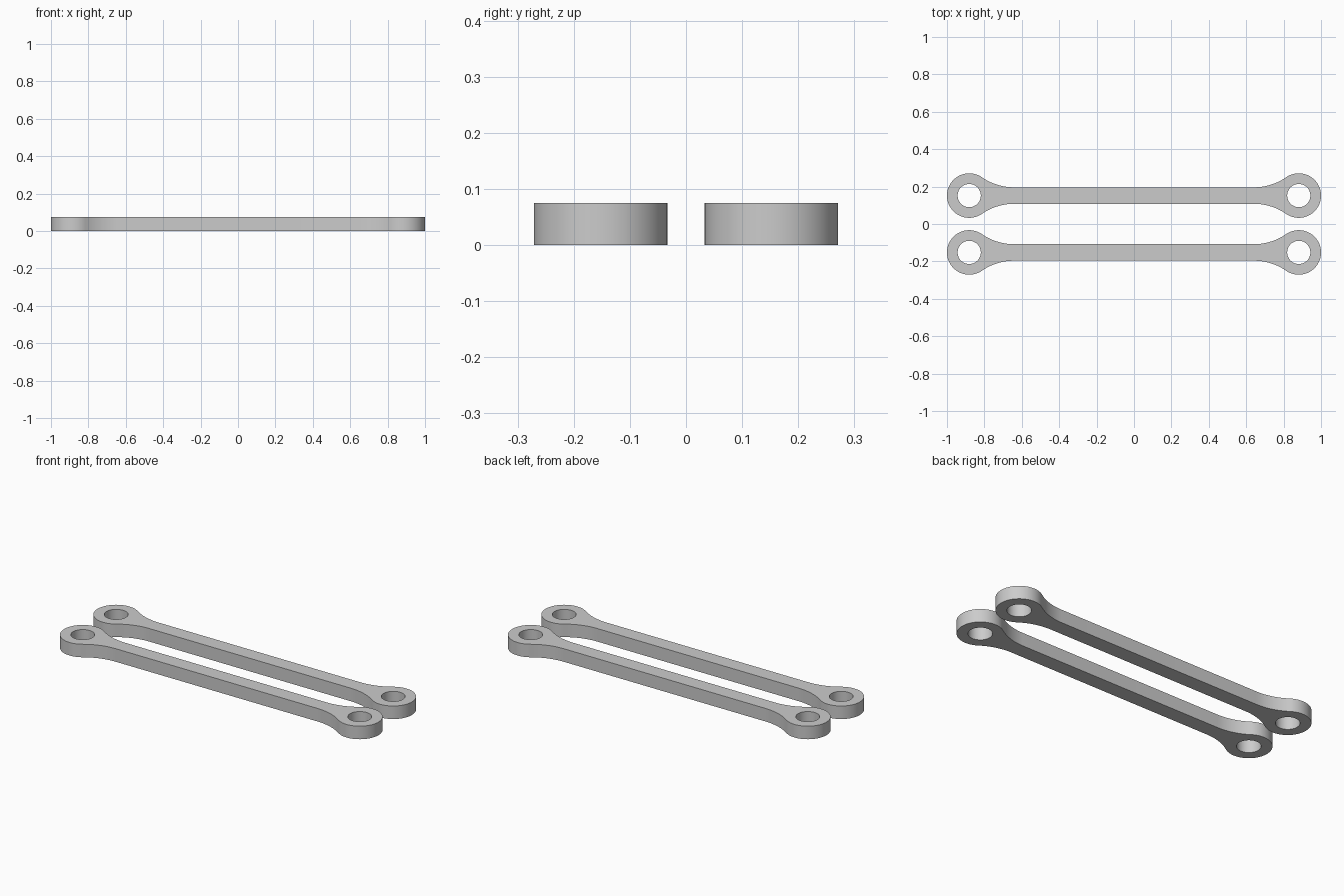
import bpy, bmesh
from math import sin, cos, pi, atan2, sqrt

cube = bpy.data.objects.get("Cube")
if cube:
    bpy.data.objects.remove(cube, do_unlink=True)

EYE_X, EYE_R, HOLE_R = 0.881, 0.119, 0.062   # ring at each end
HALF_W, HEIGHT = 0.044, 0.075                # bar between the rings
BAR_Y = 0.152                                # offset of each link
FILLET_X = 0.64                              # where the bar starts to flare

grey = bpy.data.materials.new("plain grey")
grey.use_nodes = True
colour = (0.6, 0.6, 0.6, 1)
grey.diffuse_color = colour
grey.node_tree.nodes["Principled BSDF"].inputs["Base Color"].default_value = colour


def arc(cx, cy, r, a0, a1, n):
    return [(cx + r * cos(a0 + (a1 - a0) * i / n),
             cy + r * sin(a0 + (a1 - a0) * i / n)) for i in range(n + 1)]


def link_outline():
    # Fillet radius that is tangent to both the bar edge and the ring
    dx = EYE_X - FILLET_X
    r = (dx**2 + HALF_W**2 - EYE_R**2) / (2 * (EYE_R - HALF_W))
    touch = atan2(HALF_W + r, -dx)
    quarter = arc(EYE_X, 0, EYE_R, 0, touch, 32)
    quarter += arc(FILLET_X, HALF_W + r, r, touch - pi, -pi / 2, 14)[1:]
    half = quarter + [(-x, y) for x, y in reversed(quarter)]
    return half + [(x, -y) for x, y in reversed(half[1:-1])]


def add_loop(curve, points):
    spline = curve.splines.new("POLY")
    spline.points.add(len(points) - 1)
    for p, (x, y) in zip(spline.points, points):
        p.co = (x, y, 0, 1)
    spline.use_cyclic_u = True


def make_link(name, y):
    # Filled flat profile with two holes, extruded to full thickness
    curve = bpy.data.curves.new(name, "CURVE")
    curve.dimensions = "2D"
    curve.fill_mode = "BOTH"
    curve.extrude = HEIGHT / 2
    add_loop(curve, link_outline())
    for side in (-1, 1):
        add_loop(curve, arc(side * EYE_X, 0, HOLE_R, 0, 2 * pi, 48)[:-1])
    obj = bpy.data.objects.new(name, curve)
    bpy.context.collection.objects.link(obj)
    bpy.ops.object.select_all(action="DESELECT")
    obj.select_set(True)
    bpy.context.view_layer.objects.active = obj
    bpy.ops.object.convert(target="MESH")
    obj = bpy.context.object
    obj.name = name

    # Weld caps to walls and move the link into place
    bm = bmesh.new()
    bm.from_mesh(obj.data)
    bmesh.ops.remove_doubles(bm, verts=bm.verts, dist=1e-5)
    bmesh.ops.recalc_face_normals(bm, faces=bm.faces)
    bmesh.ops.translate(bm, verts=bm.verts, vec=(0, y, HEIGHT / 2))
    bm.to_mesh(obj.data)
    bm.free()
    obj.data.materials.clear()
    obj.data.materials.append(grey)
    bpy.ops.object.shade_smooth_by_angle(angle=pi / 6)


make_link("front_link", -BAR_Y)
make_link("back_link", BAR_Y)
